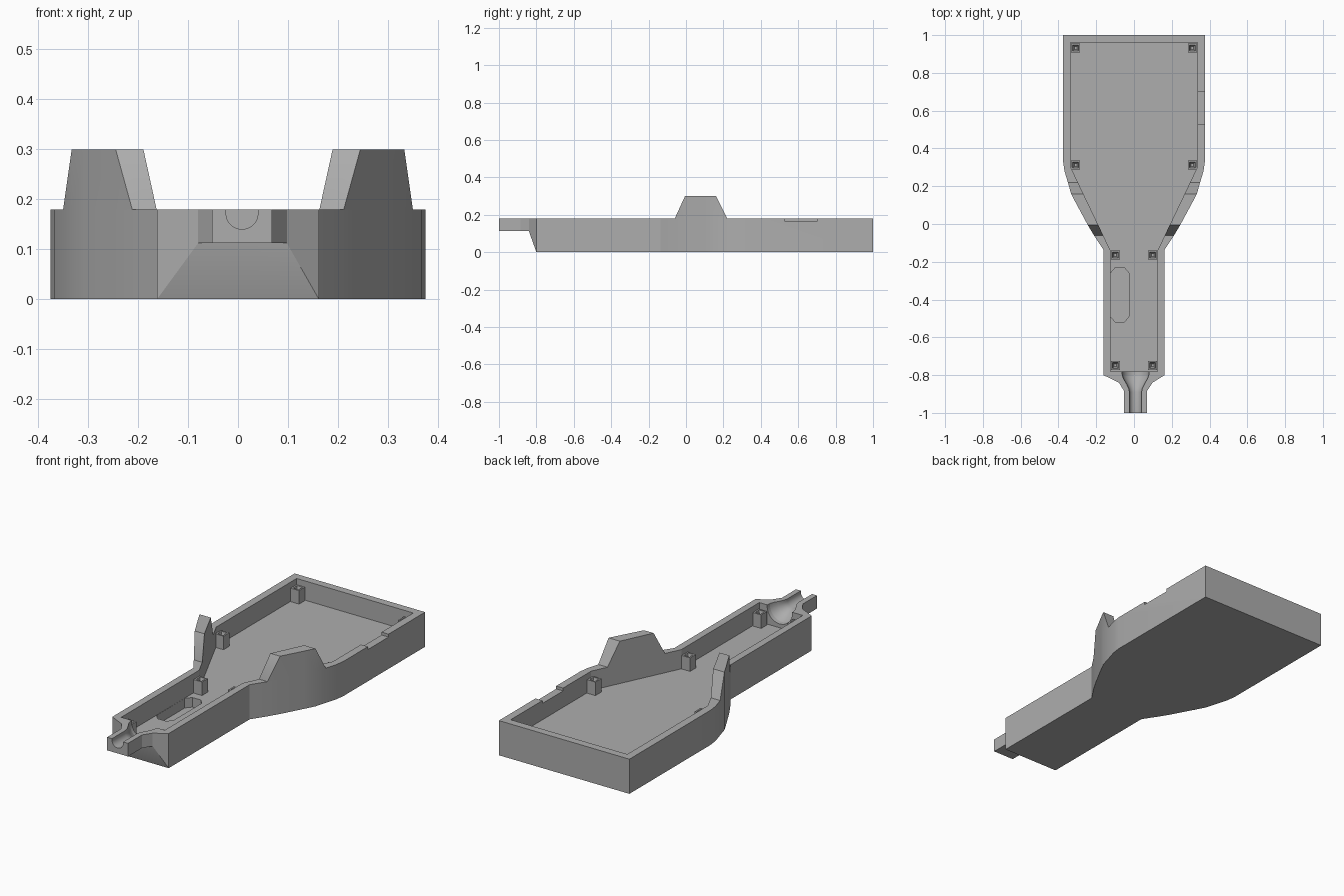
import bpy, bmesh, math
from mathutils import Vector

old = bpy.data.objects.get("Cube")
if old:
    bpy.data.objects.remove(old, do_unlink=True)

grey = bpy.data.materials.new("plain_grey")
grey.use_nodes = True
COLOUR = (0.42, 0.42, 0.42, 1)
grey.diffuse_color = COLOUR
grey.node_tree.nodes["Principled BSDF"].inputs["Base Color"].default_value = COLOUR

RIM, FLOOR = 0.18, 0.08


def finish(name, bm):
    bmesh.ops.recalc_face_normals(bm, faces=bm.faces)
    mesh = bpy.data.meshes.new(name)
    bm.to_mesh(mesh)
    bm.free()
    obj = bpy.data.objects.new(name, mesh)
    bpy.context.collection.objects.link(obj)
    mesh.materials.append(grey)
    return obj


def loft(name, rings):
    """Closed solid through matching rings of points."""
    bm = bmesh.new()
    loops = [[bm.verts.new(p) for p in ring] for ring in rings]
    n = len(loops[0])
    for a, b in zip(loops, loops[1:]):
        for i in range(n):
            j = (i + 1) % n
            bm.faces.new((a[i], a[j], b[j], b[i]))
    bm.faces.new(loops[0])
    bm.faces.new(loops[-1])
    return finish(name, bm)


def prism(name, outline, z0, z1):
    return loft(name, [[(x, y, z) for x, y in outline] for z in (z0, z1)])


def mirrored(side):
    return side + [(-x, y) for x, y in reversed(side)]


def cut(obj, cutter):
    mod = obj.modifiers.new("cut", 'BOOLEAN')
    mod.operation, mod.solver, mod.object = 'DIFFERENCE', 'EXACT', cutter
    bpy.context.view_layer.objects.active = obj
    bpy.ops.object.modifier_apply(modifier=mod.name)


# Tray body with a wide end tapering to a narrow handle
flank = [(0.35, 0.22), (0.333, 0.16), (0.307, 0.11), (0.245, -0.005), (0.212, -0.06)]
body = prism("tray_body", mirrored(
    [(0.375, 1), (0.375, 0.33), (0.368, 0.28)] + flank + [(0.162, -0.135), (0.162, -0.8)]), 0, RIM)

# Front nose: sloped underside below the spout
bm = bmesh.new()
for x, y, z in [(-0.162, -0.8, 0), (0.162, -0.8, 0), (-0.162, -0.8, RIM), (0.162, -0.8, RIM),
                (-0.08, -0.84, 0.112), (0.098, -0.84, 0.112), (-0.08, -0.84, RIM), (0.098, -0.84, RIM)]:
    bm.verts.new((x, y, z))
bmesh.ops.convex_hull(bm, input=bm.verts)
nose = finish("front_nose", bm)

# Cable spout
spout = prism("cable_spout", [(-0.08, -0.84), (0.098, -0.84), (0.068, -0.885), (0.068, -1),
                              (-0.052, -1), (-0.052, -0.885)], 0.112, RIM)

# Cutters: cavity, floor slot, rim notch, flared cable channel
cavity = prism("cavity_cutter", mirrored(
    [(0.335, 0.96), (0.335, 0.3), (0.125, -0.14), (0.125, -0.78)]), FLOOR, 0.5)
slot_side = [(-0.027, -0.26), (-0.05, -0.232), (-0.1, -0.232), (-0.124, -0.26)]
slot = prism("slot_cutter", slot_side + [(x, -0.75 - y) for x, y in reversed(slot_side)], 0.03, 0.15)
notch = prism("notch_cutter", [(0.32, 0.53), (0.4, 0.53), (0.4, 0.7), (0.32, 0.7)], 0.165, 0.3)


def channel_ring(y, r):
    arc = [math.pi * (1 + k / 16) for k in range(17)]
    pts = [(0.008 + r * math.cos(a), y, 0.172 + r * math.sin(a)) for a in arc]
    return pts + [(0.008 + r, y, 0.3), (0.008 - r, y, 0.3)]


channel = loft("channel_cutter", [channel_ring(y, r) for y, r in [
    (-1.05, 0.032), (-0.89, 0.032), (-0.87, 0.036), (-0.845, 0.048),
    (-0.82, 0.063), (-0.8, 0.07), (-0.77, 0.073)]])

for cutter in (cavity, slot, notch, channel):
    cut(body, cutter)
for part in (nose, spout):
    cut(part, channel)
for cutter in (cavity, slot, notch, channel):
    bpy.data.objects.remove(cutter, do_unlink=True)

parts = [body, nose, spout]

# Raised ears on the tapering walls
for label, s in (("left", 1), ("right", -1)):
    rings = []
    for i, (x, y) in enumerate(flank):
        inner = 0.125 + (y + 0.14) * 0.21 / 0.44
        top = RIM + 0.0005 if i in (0, len(flank) - 1) else 0.3
        rings.append([(s * x, y, RIM - 0.0005), (s * x, y, top),
                      (s * inner, y, top), (s * inner, y, RIM - 0.0005)])
    parts.append(loft(label + "_ear", rings))


# Screw posts with tapered pockets
def post(name, x, y):
    h, z = 0.024, 0.15
    def square(r, z):
        return [(x + r * a, y + r * b, z) for a, b in ((-1, -1), (1, -1), (1, 1), (-1, 1))]
    return loft(name, [square(h, FLOOR - 0.005), square(h, z), square(0.016, z), square(0.007, z - 0.035)])


for row, x, y in (("back", 0.309, 0.932), ("shoulder", 0.309, 0.312),
                  ("neck", 0.099, -0.164), ("front", 0.099, -0.748)):
    for label, s in (("left", 1), ("right", -1)):
        parts.append(post(f"{row}_{label}_post", s * x, y))

# Smooth curved walls, keep crisp edges
bpy.ops.object.select_all(action='DESELECT')
for part in parts:
    part.select_set(True)
bpy.context.view_layer.objects.active = body
bpy.ops.object.shade_smooth_by_angle(angle=math.radians(25))
